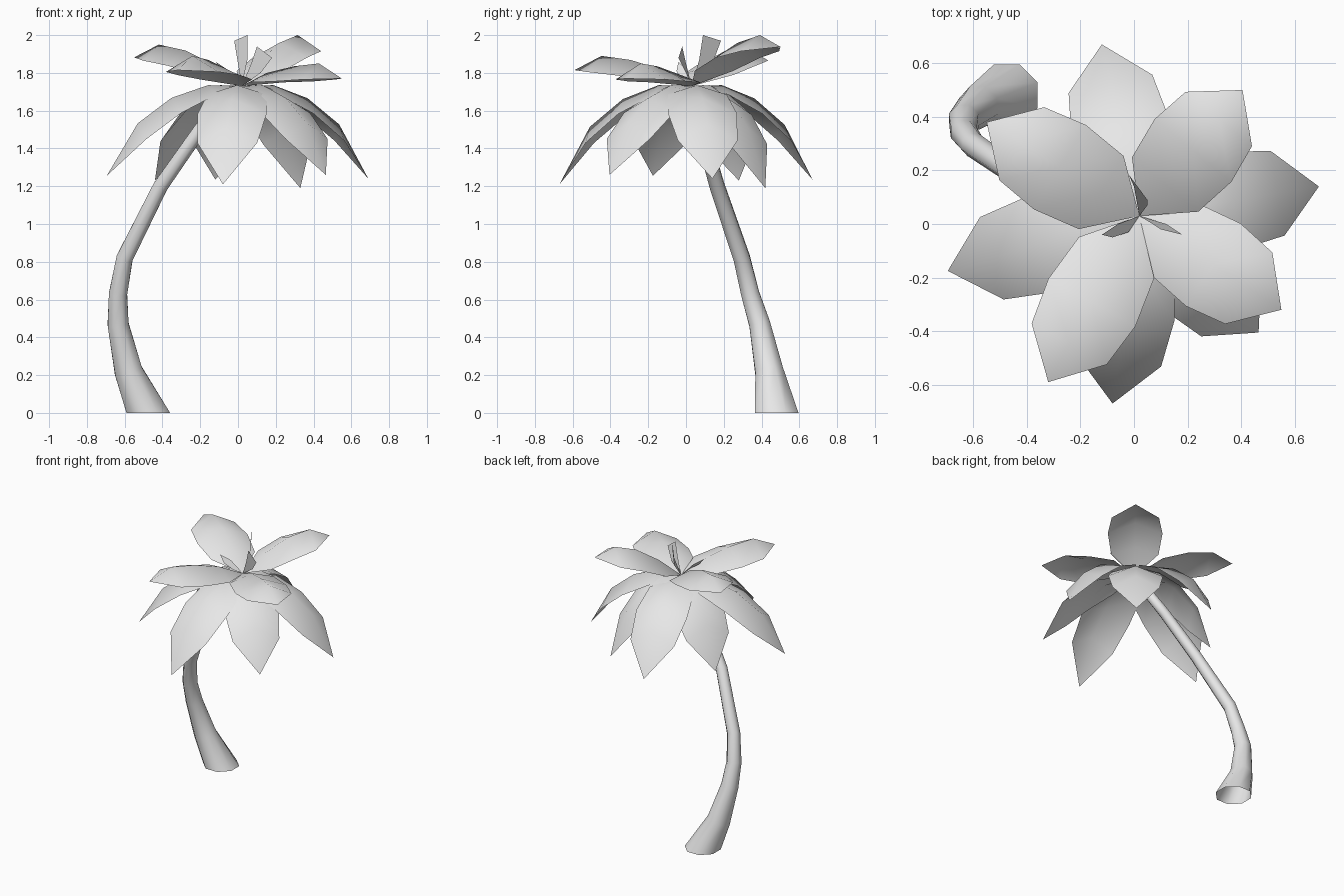
import bpy
import bmesh
import math
from mathutils import Vector

cube = bpy.data.objects.get("Cube")
if cube:
    bpy.data.objects.remove(cube, do_unlink=True)

grey = bpy.data.materials.new("light_grey")
grey.use_nodes = True
grey.diffuse_color = (0.8, 0.8, 0.8, 1)
grey.node_tree.nodes["Principled BSDF"].inputs["Base Color"].default_value = (0.8, 0.8, 0.8, 1)

CROWN = Vector((0.02, 0.03, 1.73))


def finish(name, bm, smooth=True):
    mesh = bpy.data.meshes.new(name)
    bm.to_mesh(mesh)
    bm.free()
    mesh.materials.append(grey)
    for face in mesh.polygons:
        face.use_smooth = smooth
    obj = bpy.data.objects.new(name, mesh)
    bpy.context.collection.objects.link(obj)
    return obj


def trunk(path, sides=8):
    """Loft rings square to the path; the foot ring lies flat and open."""
    bm = bmesh.new()
    points = [Vector(p[:3]) for p in path]
    rings = []
    for i, (centre, entry) in enumerate(zip(points, path)):
        along = points[min(i + 1, len(points) - 1)] - points[max(i - 1, 0)]
        along = along.normalized() if i else Vector((0, 0, 1))
        u = Vector((0, 1, 0)).cross(along).normalized()
        v = along.cross(u)
        angles = [math.tau * (k + 0.5) / sides for k in range(sides)]
        radius = entry[3]
        rings.append([bm.verts.new(centre + radius * (u * math.cos(a) + v * math.sin(a)))
                      for a in angles])
    for low, high in zip(rings, rings[1:]):
        for k in range(sides):
            n = (k + 1) % sides
            bm.faces.new((low[k], low[n], high[n], high[k]))
    bm.faces.new(rings[-1])
    return finish("trunk", bm)


STATIONS = (0.25, 0.52, 0.77)       # positions along a frond
WIDTHS = (0.16, 0.185, 0.16)        # half widths there
CREASE = (0.05, 0.08, 0.085)        # how far the edges hang below the rib


def frond(name, tip_xy, rib_heights, tip_z):
    """Pointed leaf, folded along a raised rib."""
    bm = bmesh.new()
    out = Vector((tip_xy[0], tip_xy[1], 0)) - Vector((CROWN.x, CROWN.y, 0))
    side = Vector((-out.y, out.x, 0)).normalized()
    root = bm.verts.new(CROWN)
    tip = bm.verts.new((tip_xy[0], tip_xy[1], tip_z))
    rows = []
    for t, w, drop, z in zip(STATIONS, WIDTHS, CREASE, rib_heights):
        rib = CROWN + out * t
        rib.z = z
        edge = Vector((0, 0, drop))
        rows.append([bm.verts.new(p) for p in (rib - side * w - edge, rib, rib + side * w - edge)])
    for k in (0, 1):
        bm.faces.new((root, rows[0][k], rows[0][k + 1]))
        for a, b in zip(rows, rows[1:]):
            bm.faces.new((a[k], b[k], b[k + 1], a[k + 1]))
        bm.faces.new((rows[-1][k], tip, rows[-1][k + 1]))
    bmesh.ops.recalc_face_normals(bm, faces=bm.faces)
    if sum(f.normal.z for f in bm.faces) < 0:
        bmesh.ops.reverse_faces(bm, faces=bm.faces)
    return finish(name, bm)


# Leaning, tapering trunk: x, y, z, radius
trunk([
    (-0.475, 0.48, 0, 0.125), (-0.58, 0.44, 0.22, 0.08), (-0.635, 0.39, 0.47, 0.06),
    (-0.635, 0.34, 0.63, 0.052), (-0.6, 0.295, 0.82, 0.047), (-0.41, 0.165, 1.2, 0.042),
    (-0.2, 0.08, 1.5, 0.038), (0, 0.03, 1.71, 0.032),
])

# Upper fronds: tip x, tip y, extra lift
upper = [(-0.55, 0.38, 0.1), (0.405, 0.5, 0.15), (-0.32, -0.59, 0.04), (0.55, -0.32, 0)]
for i, (x, y, lift) in enumerate(upper):
    ribs = [1.74 + rise + lift * min(1, t * 1.6)
            for rise, t in zip((0.06, 0.095, 0.11), STATIONS)]
    frond(f"upper_frond_{i + 1}", (x, y), ribs, 1.77 + lift * 1.12)

# Drooping lower fronds: tip x, y, z
lower = [
    (-0.12, 0.67, 1.235), (-0.695, -0.175, 1.255), (-0.08, -0.67, 1.21), (0.465, -0.405, 1.26),
    (0.69, 0.14, 1.24), (0.33, 0.42, 1.19), (-0.44, 0.28, 1.23),
]
for i, (x, y, z) in enumerate(lower):
    ribs = [1.735 - fall * (1.735 - z) for fall in (0, 0.14, 0.42)]
    frond(f"lower_frond_{i + 1}", (x, y), ribs, z)

# Young upright leaves in the middle of the crown
young = [
    [(0.05, 0.07, 1.87), (0.05, 0.09, 2.0), (-0.02, 0.185, 1.97), (0, 0.14, 1.85)],
    [(0.07, 0, 1.85), (0.1, -0.02, 1.94), (0.18, -0.04, 1.88), (0.12, 0, 1.8)],
    [(-0.06, 0, 1.82), (-0.12, -0.04, 1.86), (-0.08, -0.05, 1.81), (-0.02, -0.03, 1.77)],
]
for i, outline in enumerate(young):
    bm = bmesh.new()
    bm.faces.new([bm.verts.new(p) for p in [CROWN] + outline])
    finish(f"young_leaf_{i + 1}", bm, smooth=False)

# Small nut tucked under the crown
bm = bmesh.new()
bmesh.ops.create_uvsphere(bm, u_segments=10, v_segments=6, radius=0.04)
nut = finish("nut", bm)
nut.location = (0.06, 0.08, 1.64)
